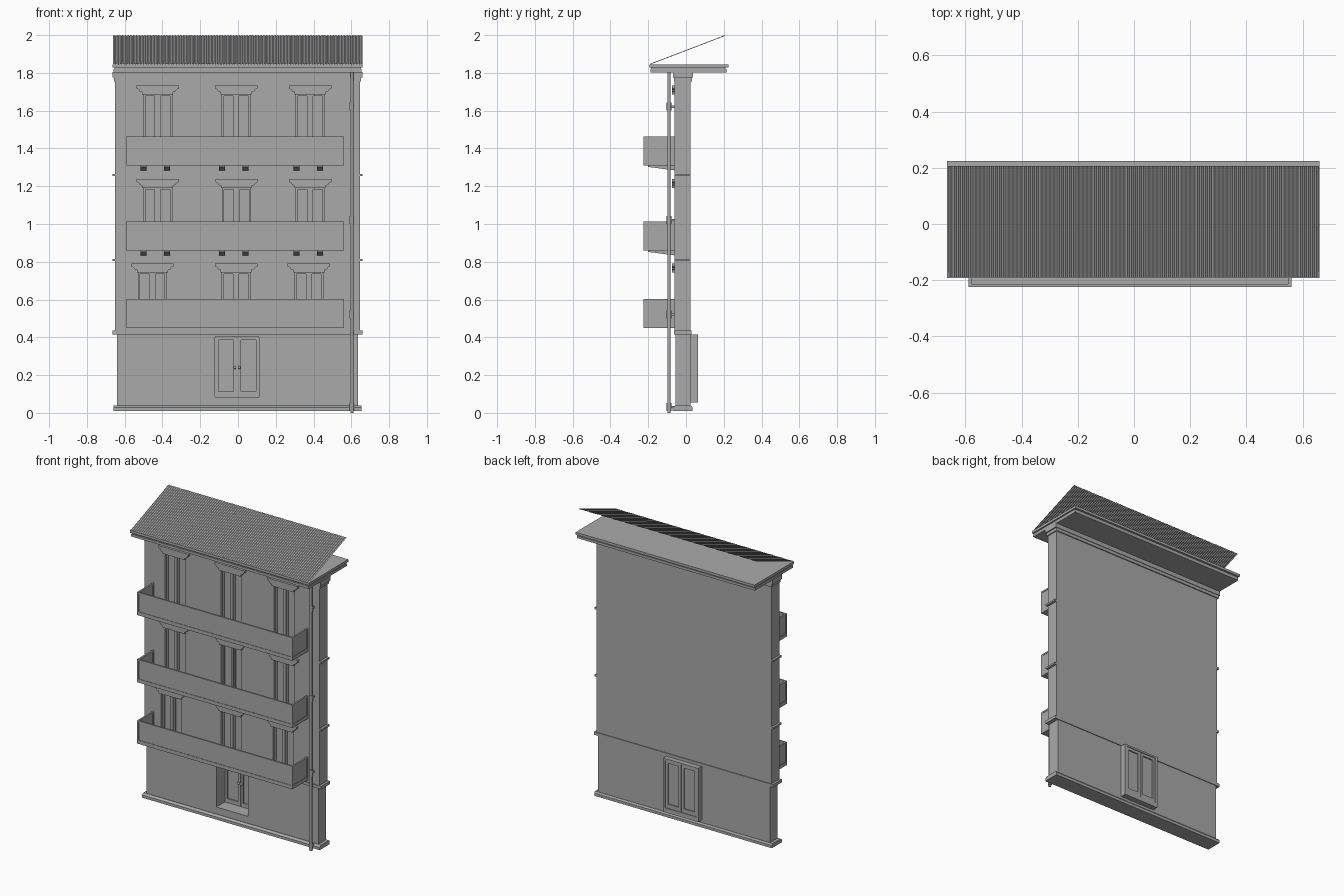
import bpy, bmesh, math

if "Cube" in bpy.data.objects:
    bpy.data.objects.remove(bpy.data.objects["Cube"])

grey = bpy.data.materials.new("plain grey")
grey.diffuse_color = (0.4, 0.4, 0.4, 1)
grey.use_nodes = True
grey.node_tree.nodes["Principled BSDF"].inputs["Base Color"].default_value = grey.diffuse_color


def make(name, bm):
    bmesh.ops.recalc_face_normals(bm, faces=bm.faces)
    me = bpy.data.meshes.new(name)
    bm.to_mesh(me)
    bm.free()
    me.materials.append(grey)
    ob = bpy.data.objects.new(name, me)
    bpy.context.collection.objects.link(ob)
    return ob


def add_box(bm, x0, x1, y0, y1, z0, z1):
    vs = bmesh.ops.create_cube(bm, size=1)["verts"]
    for v in vs:
        v.co = (x0 if v.co.x < 0 else x1, y0 if v.co.y < 0 else y1, z0 if v.co.z < 0 else z1)


def boxes(name, items):
    bm = bmesh.new()
    for b in items:
        add_box(bm, *b)
    return make(name, bm)


def add_prism(bm, ring, offset):
    """Solid from a closed ring of points swept by an offset."""
    a = [bm.verts.new(p) for p in ring]
    b = [bm.verts.new([p[i] + offset[i] for i in range(3)]) for p in ring]
    bm.faces.new(a)
    bm.faces.new(b[::-1])
    n = len(a)
    for i in range(n):
        bm.faces.new((a[i], a[(i + 1) % n], b[(i + 1) % n], b[i]))


def cut(target, cutter):
    cutter.hide_render = True
    cutter.hide_set(True)
    m = target.modifiers.new("openings", "BOOLEAN")
    m.operation = "DIFFERENCE"
    m.solver = "EXACT"
    m.object = cutter


FRONT, BACK = -0.06, 0.025

# walls and ledges
upper = boxes("upper_wall", [(-0.65, 0.645, FRONT, BACK, 0.43, 1.81)])
ground = boxes("ground_wall", [(-0.64, 0.635, -0.055, BACK, 0.03, 0.42)])
bm = bmesh.new()
add_prism(bm, [(-0.66, -0.072, 0.01), (-0.66, 0.035, 0.01), (-0.66, 0.035, 0.028),
               (-0.66, 0.027, 0.038), (-0.66, -0.058, 0.038), (-0.66, -0.072, 0.028)], (1.315, 0, 0))
make("plinth", bm)
boxes("ground_floor_ledge", [(-0.665, 0.66, -0.064, 0.03, 0.415, 0.435)])
for z in (0.81, 1.26):
    boxes("side_string_course", [(s * 0.6525 - 0.0025 - 0.01, s * 0.6525 - 0.0025 + 0.01,
                                  -0.062, BACK, z - 0.006, z + 0.006) for s in (-1, 1)])

# cornice and eaves slab in layers
boxes("cornice", [(-0.657, 0.652, -0.063, 0.032, 1.755, 1.775),
                  (-0.665, 0.66, -0.068, 0.036, 1.775, 1.806)])
boxes("eaves_slab", [(-0.66, 0.655, -0.188, 0.215, 1.803, 1.82),
                     (-0.655, 0.65, -0.184, 0.21, 1.82, 1.83),
                     (-0.665, 0.66, -0.192, 0.224, 1.828, 1.845)])

# corrugated single-sheet roof
bm = bmesh.new()
n = 180
prev = None
for i in range(n + 1):
    x = -0.662 + 1.32 * i / n
    dz = 0.004 * (i % 2)
    pair = (bm.verts.new((x, -0.188, 1.845 + dz)), bm.verts.new((x, 0.207, 1.996 + dz)))
    if prev:
        bm.faces.new((prev[0], pair[0], pair[1], prev[1]))
    prev = pair
make("corrugated_roof", bm)

# windows: openings, two framed leaves and a stepped head
rows = [(0.79, 0.465, (-0.453, -0.01, 0.375)),
        (1.237, 0.875, (-0.425, -0.008, 0.382)),
        (1.732, 1.325, (-0.425, -0.01, 0.382))]
holes = []
for top, floor, xs in rows:
    for x in xs:
        head = top - 0.042
        w = 0.075
        holes.append((x - w, x + w, -0.1, -0.025, floor, head))
        leaves = []
        for s in (-1, 1):
            a, b = sorted((x + s * 0.006, x + s * w))
            leaves += [(a, b, -0.034, -0.024, floor, head),
                       (a, a + 0.01, -0.042, -0.034, floor, head),
                       (b - 0.01, b, -0.042, -0.034, floor, head),
                       (a + 0.01, b - 0.01, -0.042, -0.034, head - 0.012, head),
                       (a + 0.01, b - 0.01, -0.042, -0.034, floor, floor + 0.015)]
        leaves.append((x - 0.006, x + 0.006, -0.048, -0.024, floor, head))
        boxes("window_leaves", leaves)
        half = [(0.112, 0), (0.112, -0.014), (0.1, -0.02), (0.095, -0.03), (0.082, -0.034), (0.082, -0.046)]
        ring = [(x + dx, FRONT + 0.001, top + dz) for dx, dz in half]
        ring += [(x - dx, FRONT + 0.001, top + dz) for dx, dz in reversed(half)]
        bm = bmesh.new()
        add_prism(bm, ring, (0, -0.016, 0))
        make("window_head", bm)
cut(upper, boxes("window_cutter", holes))

# balconies: slab, thin parapets with rims, tapered brackets
L, R, F = -0.59, 0.56, -0.225
for i, z in enumerate((0.45, 0.86, 1.31)):
    t = z + 0.152
    boxes("balcony_slab", [(L, R, F, FRONT, z, z + 0.014)])
    boxes("balcony_parapet", [(L + 0.003, R - 0.003, F + 0.003, F + 0.008, z + 0.014, t),
                              (L + 0.003, L + 0.008, F + 0.008, FRONT, z + 0.014, t),
                              (R - 0.008, R - 0.003, F + 0.008, FRONT, z + 0.014, t)])
    rim = []
    for za in (z + 0.014, t - 0.008):
        zb = za + 0.01
        rim += [(L, R, F, F + 0.011, za, zb), (L, L + 0.011, F + 0.011, FRONT, za, zb),
                (R - 0.011, R, F + 0.011, FRONT, za, zb)]
    for x in (L, R - 0.011):
        for y in (F, FRONT - 0.011):
            rim.append((x, x + 0.011, y, y + 0.011, z, t))
    boxes("balcony_rim", rim)
    if i:
        bm = bmesh.new()
        for x in (-0.5, -0.375, -0.085, 0.04, 0.31, 0.435):
            add_prism(bm, [(x - 0.016, FRONT, z), (x - 0.016, -0.2, z), (x - 0.016, -0.2, z - 0.008),
                           (x - 0.016, FRONT, z - 0.026)], (0.032, 0, 0))
        make("balcony_brackets", bm)

# entrance: boxed recess reaching out of the back, double door with knobs
D0, D1 = -0.135, 0.125
cut(ground, boxes("door_cutter", [(D0 + 0.002, D1 - 0.002, -0.2, 0.2, 0.056, 0.413)]))
boxes("door_surround", [(D0, D0 + 0.014, -0.055, 0.063, 0.055, 0.415),
                        (D1 - 0.014, D1, -0.055, 0.063, 0.055, 0.415),
                        (D0, D1, -0.055, 0.063, 0.403, 0.415),
                        (D0, D1, -0.055, 0.063, 0.055, 0.085)])
mid = (D0 + D1) / 2
door = []
for s in (-1, 1):
    a, b = sorted((mid + s * 0.002, mid + s * 0.117))
    door += [(a, b, 0.042, 0.05, 0.085, 0.404),
             (a, a + 0.018, 0.034, 0.058, 0.085, 0.404), (b - 0.018, b, 0.034, 0.058, 0.085, 0.404),
             (a, b, 0.034, 0.058, 0.385, 0.404), (a, b, 0.034, 0.058, 0.085, 0.112)]
boxes("double_door", door)
for s in (-1, 1):
    bpy.ops.mesh.primitive_uv_sphere_add(segments=12, ring_count=8, radius=0.008,
                                         location=(mid + s * 0.011, 0.026, 0.24))
    knob = bpy.context.object
    knob.name = "door_knob"
    knob.data.materials.append(grey)
    bpy.ops.object.shade_smooth()

# downspout with collars
for name, r, z0, z1 in [("downspout", 0.0085, 0, 1.81)] + [
        ("downspout_collar", 0.012, z, z + 0.042) for z in (0.01, 0.5, 1.0, 1.6)]:
    bpy.ops.mesh.primitive_cylinder_add(vertices=16, radius=r, depth=z1 - z0,
                                        location=(0.603, -0.09, (z0 + z1) / 2))
    pipe = bpy.context.object
    pipe.name = name
    pipe.data.materials.append(grey)
    bpy.ops.object.shade_smooth_by_angle(angle=math.radians(40))
boxes("downspout_clips", [(0.597, 0.609, -0.09, FRONT + 0.005, z + 0.015, z + 0.027) for z in (0.01, 0.5, 1.0, 1.6)])
